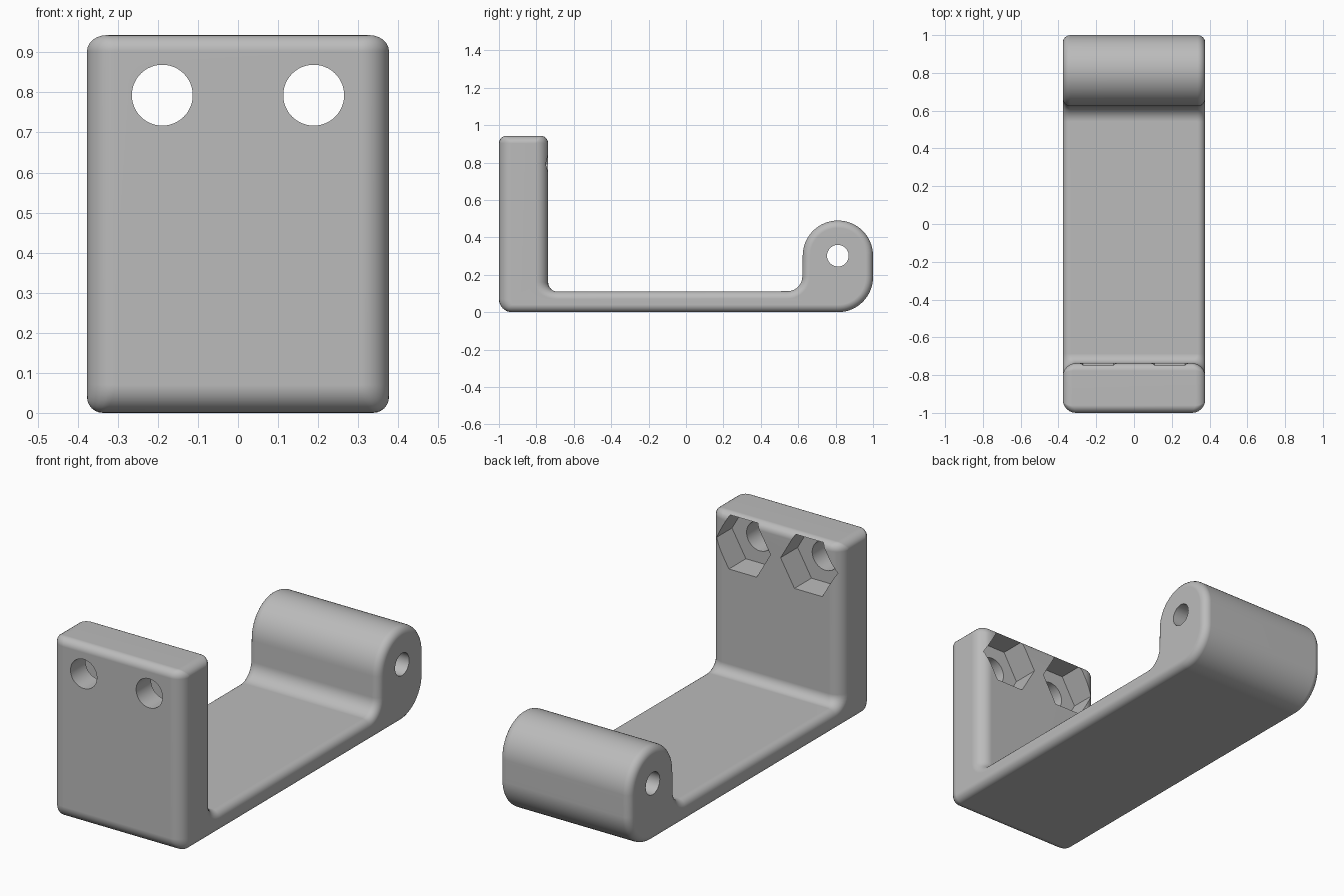
import bpy, bmesh, math
from mathutils import Vector, Matrix

if "Cube" in bpy.data.objects:
    bpy.data.objects.remove(bpy.data.objects["Cube"])

HALF_W = 0.377      # half the bracket width
EDGE = 0.04         # rounding of the base and barrel rims
PLATE_EDGE = 0.07   # rounding of the upright plate's vertical edges
BARREL = (0.812, 0.302)

grey = bpy.data.materials.new("plain grey")
grey.use_nodes = True
colour = (0.5, 0.5, 0.5, 1)
grey.diffuse_color = colour
grey.node_tree.nodes["Principled BSDF"].inputs["Base Color"].default_value = colour


def arc(centre, radius, start, end, steps, rim=EDGE, concave=False, target=None):
    """Profile points, each with the vector that insets it toward the side face."""
    points = []
    for i in range(steps + 1):
        a = math.radians(start + (end - start) * i / steps)
        n = Vector((math.cos(a), math.sin(a)))
        p = Vector(centre) + n * radius
        if target:
            inset = Vector(target) - p
        else:
            inset = Vector((-n.x * rim, -n.y * EDGE)) * (-1 if concave else 1)
        points.append((p, inset))
    return points


# Side profile: foot, base, barrel, base top, upright plate
profile = (
    arc((-0.93, 0.07), 0.07, 180, 270, 8, PLATE_EDGE)
    + arc((BARREL[0], 0.188), 0.188, 270, 360, 16)
    + arc(BARREL, 0.188, 0, 180, 32)
    + arc((0.542, 0.192), 0.08, 0, -90, 10, concave=True)
    + arc((-0.687, 0.16), 0.05, 270, 180, 8, PLATE_EDGE, concave=True)
    + arc((-0.777, 0.903), 0.04, 0, 90, 6, target=(-0.807, 0.903))
    + arc((-0.96, 0.903), 0.04, 90, 180, 6, target=(-0.93, 0.903))
)

# Sweep the profile across the width with rounded rims on both sides
STEPS = 6
turns = [(side, math.pi / 2 * (i if side > 0 else STEPS - i) / STEPS)
         for side in (-1, 1) for i in range(STEPS + 1)]
bm = bmesh.new()
rings = []
for side, t in turns:
    ring = []
    for p, inset in profile:
        depth = min(inset.length, PLATE_EDGE)
        q = p + inset * (1 - math.cos(t))
        ring.append(bm.verts.new((side * (HALF_W - depth * (1 - math.sin(t))), q.x, q.y)))
    rings.append(ring)
count = len(profile)
for a, b in zip(rings, rings[1:]):
    for i in range(count):
        j = (i + 1) % count
        bm.faces.new((a[i], a[j], b[j], b[i]))
bm.faces.new(rings[0])
bm.faces.new(list(reversed(rings[-1])))
bmesh.ops.remove_doubles(bm, verts=bm.verts, dist=0.0001)
bmesh.ops.recalc_face_normals(bm, faces=bm.faces)
mesh = bpy.data.meshes.new("bracket")
bm.to_mesh(mesh)
bm.free()
bracket = bpy.data.objects.new("bracket", mesh)
bpy.context.collection.objects.link(bracket)
mesh.materials.append(grey)


def drill(location, radius, depth, axis, sides):
    """Cut a straight prism out of the bracket."""
    cutter_mesh = bpy.data.meshes.new("cutter")
    cut = bmesh.new()
    turn = Matrix.Rotation(math.pi / 2, 4, "Y" if axis == "X" else "X")
    # a corner of the hexagon points along x
    spin = Matrix.Rotation(math.pi / 2, 4, "Z") if sides == 6 else Matrix()
    bmesh.ops.create_cone(cut, cap_ends=True, segments=sides, radius1=radius,
                          radius2=radius, depth=depth,
                          matrix=Matrix.Translation(location) @ turn @ spin)
    cut.to_mesh(cutter_mesh)
    cut.free()
    cutter_mesh.materials.append(grey)
    cutter = bpy.data.objects.new("cutter", cutter_mesh)
    cutter.hide_render = True
    bpy.context.collection.objects.link(cutter)
    mod = bracket.modifiers.new("cut", "BOOLEAN")
    mod.operation = "DIFFERENCE"
    mod.solver = "EXACT"
    mod.object = cutter
    bpy.ops.object.modifier_apply(modifier=mod.name)
    bpy.data.objects.remove(cutter)


bpy.ops.object.select_all(action="DESELECT")
bracket.select_set(True)
bpy.context.view_layer.objects.active = bracket

# Pivot hole, bolt holes and hexagonal nut pockets
drill((0, *BARREL), 0.058, 2, "X", 32)
for side in (-1, 1):
    x = side * 0.189
    drill((x, -0.87, 0.793), 0.076, 0.6, "Y", 48)
    drill((x, -0.777, 0.793), 0.16, 0.2, "Y", 6)

bpy.ops.object.shade_smooth_by_angle(angle=math.radians(30))
weighted = bracket.modifiers.new("weighted normals", "WEIGHTED_NORMAL")
weighted.keep_sharp = True
